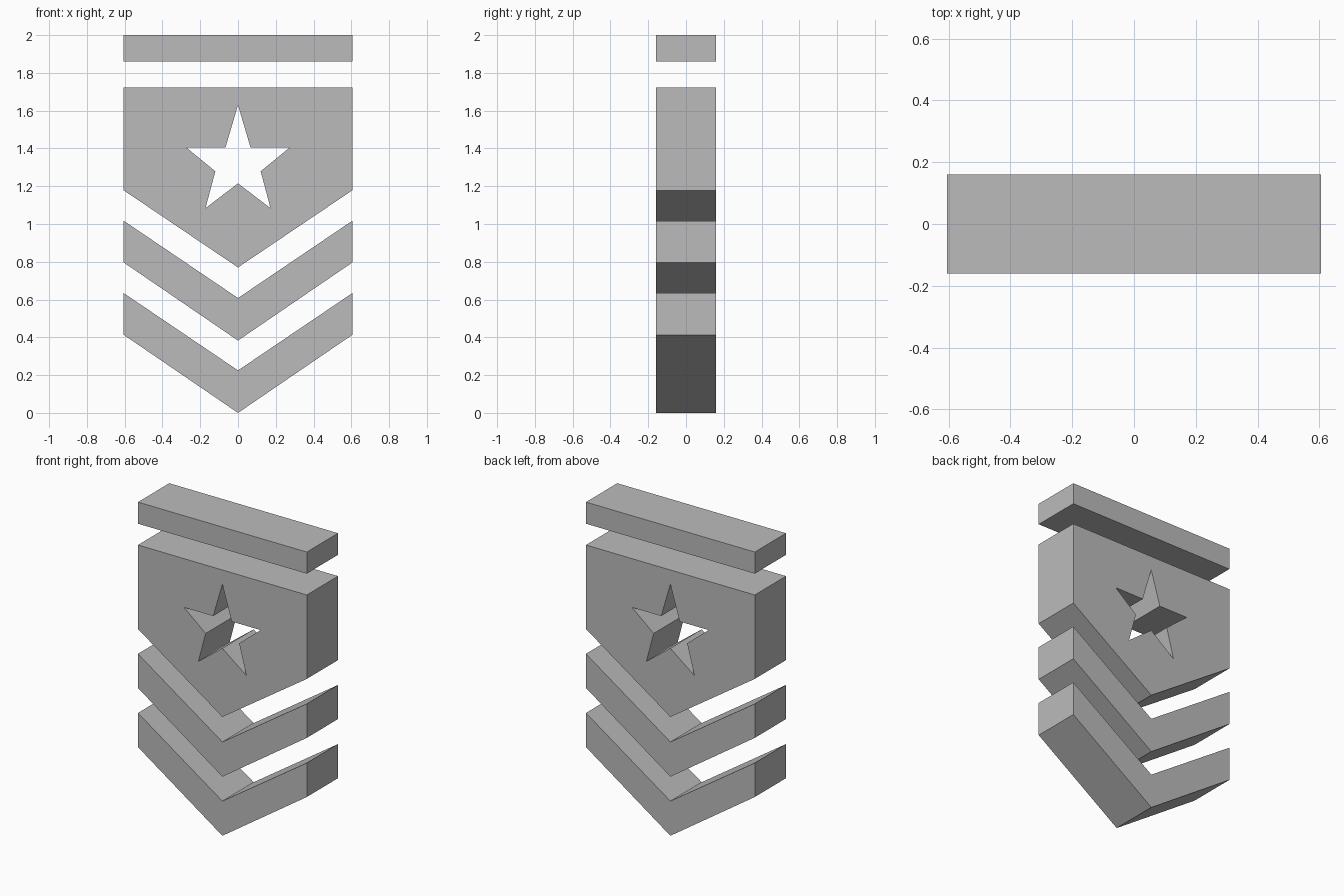
import bpy
import bmesh

if "Cube" in bpy.data.objects:
    bpy.data.objects.remove(bpy.data.objects["Cube"], do_unlink=True)

HALF_WIDTH = 0.605
HALF_DEPTH = 0.16

# One plain grey for the whole badge
grey = bpy.data.materials.new("plain_grey")
grey.use_nodes = True
COLOUR = (0.5, 0.5, 0.5, 1.0)
grey.diffuse_color = COLOUR
grey.node_tree.nodes["Principled BSDF"].inputs["Base Color"].default_value = COLOUR


def mirrored(half):
    """Close a top-to-bottom right-hand outline with its mirror image."""
    return half + [(-x, z) for x, z in reversed(half) if x > 0]


def plate(name, *outlines):
    """Fill the outlines (later ones are holes) and extrude through the depth."""
    bm = bmesh.new()
    for outline in outlines:
        verts = [bm.verts.new((x, -HALF_DEPTH, z)) for x, z in outline]
        for a, b in zip(verts, verts[1:] + verts[:1]):
            bm.edges.new((a, b))
    bmesh.ops.triangle_fill(bm, edges=bm.edges[:], use_beauty=True)
    extruded = bmesh.ops.extrude_face_region(bm, geom=bm.faces[:], use_keep_orig=True)
    back = [g for g in extruded["geom"] if isinstance(g, bmesh.types.BMVert)]
    bmesh.ops.translate(bm, verts=back, vec=(0, 2 * HALF_DEPTH, 0))
    bmesh.ops.recalc_face_normals(bm, faces=bm.faces[:])
    mesh = bpy.data.meshes.new(name)
    bm.to_mesh(mesh)
    bm.free()
    mesh.materials.append(grey)
    obj = bpy.data.objects.new(name, mesh)
    bpy.context.collection.objects.link(obj)
    return obj


# Straight bar on top
plate("top_bar", mirrored([(HALF_WIDTH, 2.0), (HALF_WIDTH, 1.86)]))

# Pointed shield with a star cut right through
shield = mirrored([(HALF_WIDTH, 1.722), (HALF_WIDTH, 1.178), (0, 0.77)])
star = mirrored([(0, 1.63), (0.066, 1.406), (0.275, 1.406),
                 (0.12, 1.279), (0.172, 1.084), (0, 1.215)])
plate("star_shield", shield, star)

# Two V-shaped stripes below
for name, base in (("upper_chevron", 0.383), ("lower_chevron", 0.0)):
    plate(name, mirrored([(0, base + 0.225), (HALF_WIDTH, base + 0.634),
                          (HALF_WIDTH, base + 0.413), (0, base)]))
